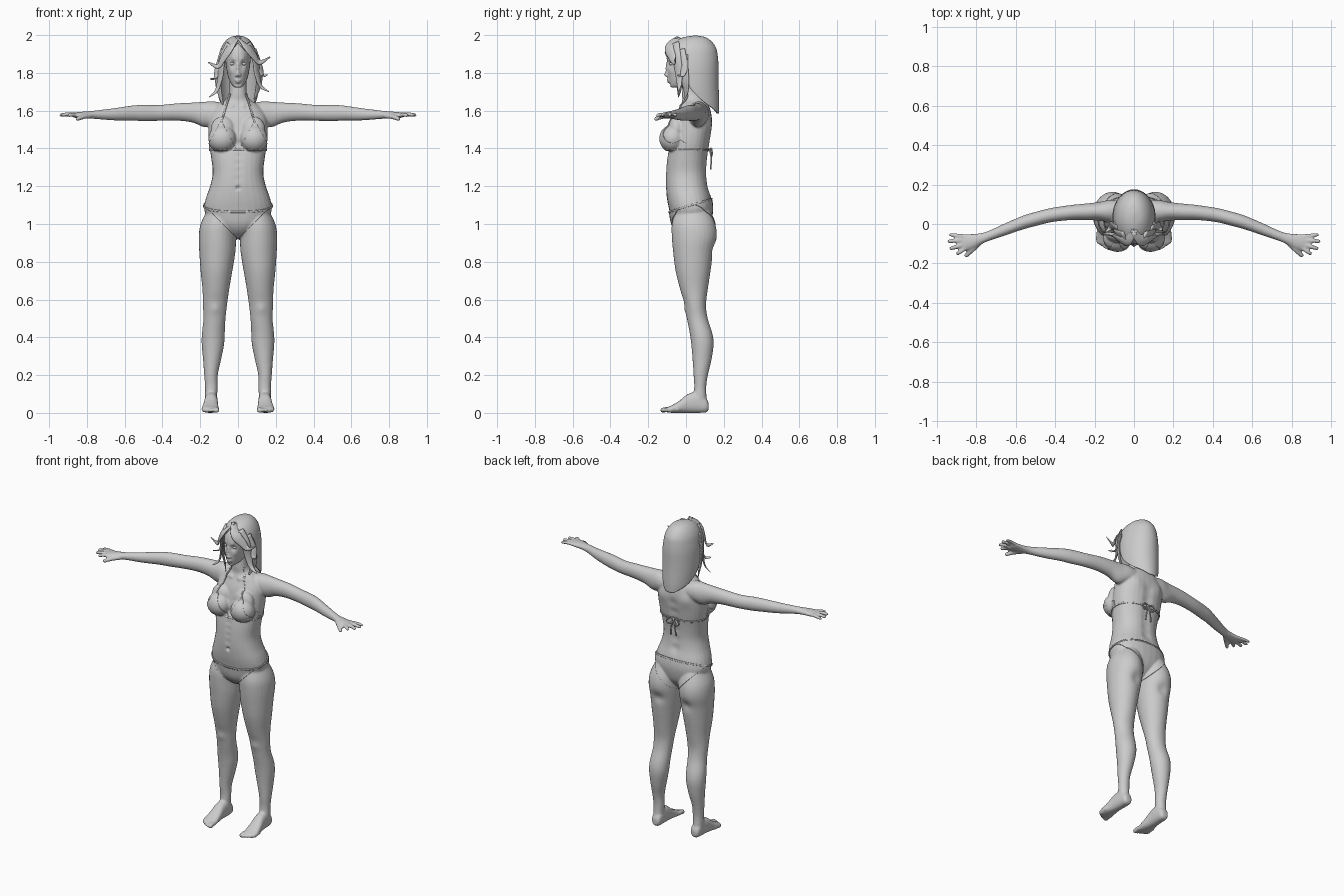
import bpy, bmesh, math
from mathutils import Vector as V


# ---------- helpers ----------
def spline(rows, n=4):
    out = []
    for i in range(len(rows) - 1):
        q = [rows[max(i - 1, 0)], rows[i], rows[i + 1], rows[min(i + 2, len(rows) - 1)]]
        for k in range(n):
            t = k / n
            out.append([.5 * (2*b + (c-a)*t + (2*a-5*b+4*c-d)*t*t + (3*b-a-3*c+d)*t**3) for a, b, c, d in zip(*q)])
    return out + [list(rows[-1])]


def ring(c, u, v, e=2.0, n=28):
    pts = []
    for i in range(n):
        co, si = math.cos(2*math.pi*i/n), math.sin(2*math.pi*i/n)
        pts.append(V(c) + V(u)*math.copysign(abs(co)**(2/e), co) + V(v)*math.copysign(abs(si)**(2/e), si))
    return pts


def skin(bm, rings):
    vs = [[bm.verts.new(p) for p in r] for r in rings]
    n = len(vs[0])
    for a, b in zip(vs, vs[1:]):
        for i in range(n):
            bm.faces.new((a[i], a[(i+1) % n], b[(i+1) % n], b[i]))
    bm.faces.new(vs[0][::-1])
    bm.faces.new(vs[-1])


def z_loft(bm, rows, e=2.0):      # z, x0, x1, y0, y1
    skin(bm, [ring(((a+b)/2, (c+d)/2, z), ((b-a)/2, 0, 0), (0, (d-c)/2, 0), e) for z, a, b, c, d in spline(rows)])


def tube(bm, rows, up=(0, 0, 1), flat=1.0, n=12):   # x, y, z, r
    rows, rings = spline(rows), []
    for i, r in enumerate(rows):
        t = V(rows[min(i+1, len(rows)-1)][:3]) - V(rows[max(i-1, 0)][:3])
        u = t.cross(V(up)).normalized()
        v = u.cross(t).normalized()
        rings.append(ring(r[:3], u*r[3], v*r[3]*flat, 2, n))
    skin(bm, rings)


def ball(bm, c, r):
    g = bmesh.ops.create_uvsphere(bm, u_segments=24, v_segments=16, radius=1)
    for v in g['verts']:
        v.co = V((c[i] + v.co[i]*r[i] for i in range(3)))


def mirror(bm):
    g = bmesh.ops.duplicate(bm, geom=bm.verts[:] + bm.edges[:] + bm.faces[:])['geom']
    for v in g:
        if isinstance(v, bmesh.types.BMVert):
            v.co.x *= -1


def finish(name, bm, normals=True):
    if normals:
        bmesh.ops.recalc_face_normals(bm, faces=bm.faces[:])
    me = bpy.data.meshes.new(name)
    bm.to_mesh(me)
    bm.free()
    me.shade_smooth()
    o = bpy.data.objects.new(name, me)
    bpy.context.collection.objects.link(o)
    return o


def fuse(o, size, its):
    m = o.modifiers.new('remesh', 'REMESH')
    m.mode, m.voxel_size = 'VOXEL', size
    s = o.modifiers.new('smooth', 'SMOOTH')
    s.factor, s.iterations = .5, its
    me = bpy.data.meshes.new_from_object(o.evaluated_get(bpy.context.evaluated_depsgraph_get()))
    o.modifiers.clear()
    o.data = me
    me.shade_smooth()


def sculpt(o, dabs):              # x, y, z, radius, push x, y, z (mirrored)
    for x, y, z, r, *d in dabs:
        for s in ((1, -1) if x else (1,)):
            c, p = V((x*s, y, z)), V((d[0]*s, d[1], d[2]))
            for v in o.data.vertices:
                q = (v.co - c).length_squared / (r*r)
                if q < 6:
                    v.co += p * math.exp(-q)


# ---------- body ----------
bm = bmesh.new()
# leg
z_loft(bm, [(1.08, .03, .16, -.055, .12), (1.0, .012, .198, -.075, .155), (.93, .01, .208, -.075, .163),
            (.85, .014, .205, -.068, .145), (.75, .03, .198, -.055, .13), (.65, .047, .188, -.03, .115),
            (.57, .058, .186, -.005, .106), (.5, .066, .183, .005, .115), (.42, .07, .191, .02, .14),
            (.36, .074, .192, .028, .146), (.28, .09, .185, .035, .135), (.2, .107, .179, .04, .116),
            (.13, .108, .174, .043, .107), (.05, .11, .174, .03, .112)])
# foot and toes
foot = [(.12, .14, .018, .015, .05), (.105, .14, .03, .002, .08), (.06, .141, .034, 0, .11), (.01, .143, .036, 0, .1),
        (-.03, .145, .041, 0, .068), (-.07, .147, .046, 0, .043), (-.1, .147, .042, .002, .03)]
skin(bm, [ring((x, y, (a+b)/2), (w, 0, 0), (0, 0, (b-a)/2), 2.4) for y, x, w, a, b in spline(foot)])
for i in range(5):
    x, r, y = .113 + .017*i, (.014 if i == 0 else .010), -.127 + .001*i + .0022*i*i
    tube(bm, [(x, y+.05, .018, r), (x, y+.02, .017, r), (x, y, .013, r), (x, y-.008, .011, r*.5)])
# arm and palm: x, y, z, ry, rz
arm = [(.07, .065, 1.59, .055, .05), (.13, .065, 1.585, .055, .064), (.18, .064, 1.58, .047, .067),
       (.24, .062, 1.59, .042, .053), (.32, .058, 1.593, .038, .046), (.42, .045, 1.588, .036, .042),
       (.5, .025, 1.588, .036, .043), (.56, .008, 1.587, .035, .04), (.65, -.026, 1.581, .031, .033),
       (.73, -.058, 1.579, .026, .025), (.77, -.073, 1.578, .028, .021), (.82, -.088, 1.577, .038, .018),
       (.855, -.093, 1.576, .042, .015), (.875, -.095, 1.576, .035, .011)]
skin(bm, [ring((x, y, z), (0, a, 0), (0, 0, b)) for x, y, z, a, b in spline(arm)])
# fingers
for a, b, r in [((.85, -.062, 1.577), (.937, -.054, 1.574), .010), ((.86, -.082, 1.578), (.946, -.088, 1.576), .011),
                ((.86, -.104, 1.577), (.935, -.126, 1.577), .0115), ((.85, -.12, 1.576), (.9, -.154, 1.574), .011),
                ((.78, -.095, 1.572), (.856, -.165, 1.555), .013)]:
    a, b = V(a), V(b)
    m = a.lerp(b, .5) + V((0, 0, .004))
    tube(bm, [(*a, r), (*m, r), (*a.lerp(b, .92), r*.85), (*b, r*.45)])
# breast
ball(bm, (.083, -.07, 1.452), (.074, .068, .07))
ball(bm, (.08, -.05, 1.5), (.065, .045, .07))
mirror(bm)
# torso and neck
z_loft(bm, [(z, -w, w, a, b) for z, w, a, b in [
    (.925, .03, .0, .07), (.955, .07, -.045, .095), (1.0, .14, -.075, .125), (1.07, .178, -.088, .14),
    (1.13, .172, -.1, .135), (1.2, .148, -.107, .117), (1.27, .134, -.107, .11), (1.35, .142, -.1, .115),
    (1.43, .154, -.085, .127), (1.51, .157, -.07, .138), (1.57, .15, -.055, .136), (1.625, .115, -.03, .122),
    (1.655, .068, -.02, .1), (1.69, .047, -.021, .08), (1.77, .045, -.015, .08)]], 2.3)
body = finish('body', bm)
fuse(body, .006, 5)
sculpt(body, [(0, -.107, 1.19, .01, 0, .014, 0), (0, -.075, 1.42, .025, 0, .012, 0)]       # navel, cleavage
       + [(0, .125, 1.2 + .06*i, .03, 0, -.009, 0) for i in range(6)]                     # spine
       + [(0, -.1, 1.24 + .04*i, .018, 0, .004, 0) for i in range(4)]                     # belly line
       + [(.03 + .03*i, -.025, 1.625 + .004*i, .013, 0, -.007, .002) for i in range(4)]    # collarbone
       + [(.09, .14, 1.53, .04, 0, .007, 0), (.122, .0, .55, .03, 0, -.007, 0),            # blade, knee
          (.14, .07, .1, .02, .01, 0, 0), (.1, .15, .86, .035, 0, -.012, 0)])              # ankle, seat crease

# ---------- head ----------
bm = bmesh.new()
z_loft(bm, [(z, -w, w, a, b) for z, w, a, b in [
    (1.722, .014, -.076, -.045), (1.73, .027, -.085, -.01), (1.75, .041, -.091, .04), (1.78, .053, -.097, .09),
    (1.82, .061, -.1, .125), (1.86, .066, -.102, .142), (1.9, .068, -.1, .147), (1.94, .06, -.083, .135),
    (1.97, .04, -.045, .1), (1.98, .012, .0, .05)]], 2.2)
head = finish('head', bm)
fuse(head, .0035, 4)
sculpt(head, [(.03, -.095, 1.848, .016, 0, .013, 0), (.028, -.1, 1.872, .014, 0, -.004, 0),
              (.042, -.08, 1.81, .02, .002, -.004, 0), (0, -.1, 1.79, .011, 0, -.02, 0),
              (0, -.1, 1.806, .010, 0, -.009, 0), (0, -.1, 1.824, .010, 0, -.008, 0), (0, -.1, 1.842, .011, 0, -.006, 0),
              (.011, -.103, 1.787, .007, .002, -.006, 0), (0, -.096, 1.763, .009, 0, -.005, 0),
              (.012, -.093, 1.761, .008, 0, -.004, 0), (0, -.093, 1.75, .010, 0, -.006, 0),
              (0, -.088, 1.739, .010, 0, .005, 0), (.012, -.088, 1.739, .008, 0, .003, 0)])
bm = bmesh.new()
ball(bm, (.03, -.076, 1.848), (.013, .012, .009))
mirror(bm)
finish('eyes', bm)

# ---------- hair ----------
# shell rows: z, half width, centre y, half depth, opening angle
bm = bmesh.new()
rows = [(1.997, .008, .05, .01, 180), (1.988, .042, .045, .06, 180), (1.965, .07, .037, .1, 180), (1.93, .09, .032, .128, 160),
        (1.89, .1, .033, .135, 136), (1.84, .107, .035, .137, 116), (1.78, .109, .037, .135, 108),
        (1.72, .108, .04, .133, 98), (1.67, .104, .045, .13, 80), (1.63, .099, .05, .126, 58), (1.585, .09, .055, .12, 18)]
grid = [[bm.verts.new((w*math.sin(t), c + d*math.cos(t), z)) for t in
         (math.radians(a)*(i/20 - 1) for i in range(41))] for z, w, c, d, a in spline(rows)]
bm.faces.new(grid[0][1:])
for a, b in zip(grid, grid[1:]):
    for i in range(40):
        bm.faces.new((a[i], a[i+1], b[i+1], b[i]))
bmesh.ops.remove_doubles(bm, verts=bm.verts[:], dist=.0002)
hair = finish('hair', bm)
m = hair.modifiers.new('thickness', 'SOLIDIFY')
m.thickness, m.offset = .008, -1
# loose locks framing the face
locks = [[(.0, -.035, 1.984, .022), (.045, -.088, 1.94, .03), (.085, -.075, 1.89, .024), (.115, -.06, 1.855, .014), (.17, -.055, 1.885, .003)],
         [(.05, -.06, 1.955, .03), (.09, -.05, 1.88, .028), (.1, -.038, 1.8, .024), (.12, -.035, 1.73, .014), (.165, -.04, 1.7, .003)],
         [(.08, -.03, 1.92, .03), (.106, -.015, 1.84, .03), (.112, -.005, 1.76, .026), (.1, .0, 1.7, .016), (.085, -.01, 1.66, .004)],
         [(.09, -.01, 1.89, .025), (.115, -.01, 1.83, .025), (.13, -.02, 1.785, .014), (.158, -.045, 1.79, .003)]]
bm = bmesh.new()
for s in (1, -1):
    for lk in locks:
        pts = lk if s > 0 else [(-.93*x, y, z - .007*i, r) for i, (x, y, z, r) in enumerate(lk)]
        tube(bm, pts, (s*.8, -.6, .2), .3)
finish('hair_locks', bm)


# ---------- bikini: trimmed, slightly raised copies of the body ----------
def panel(name, planes, raise_by=.004):        # planes: point, outward normal
    bm = bmesh.new()
    bm.from_mesh(body.data)
    for v, n in [(v, v.normal.copy()) for v in bm.verts]:
        v.co += n * raise_by
    for p, n in planes:
        bmesh.ops.bisect_plane(bm, geom=bm.verts[:] + bm.edges[:] + bm.faces[:], plane_co=p, plane_no=n, clear_outer=True)
    o = finish(name, bm, False)
    m = o.modifiers.new('thickness', 'SOLIDIFY')
    m.thickness, m.offset = .005, -1


tilt = V((0, -.07, .23)).normalized()
top = V((0, -.1, 1.066))
panel('waist_string', [(top, tilt), (top - tilt*.009, -tilt)], .006)
for name, y, leg in (('front', -1, (1, 0, -1)), ('back', 1, (.15, 0, -.14))):
    panel('bikini_bottom_' + name, [(top, tilt), ((0, .04, 0), (0, -y, 0)), ((.16, 0, 1.08), leg),
                                    ((-.16, 0, 1.08), (-leg[0], 0, leg[2]))])
panel('chest_string', [((0, 0, 1.396), (0, 0, 1)), ((0, 0, 1.387), (0, 0, -1)), ((.2, 0, 0), (1, 0, 0)),
                       ((-.2, 0, 0), (-1, 0, 0))], .005)
for s, side in ((1, 'left'), (-1, 'right')):
    panel('bikini_cup_' + side, [((0, .0, 0), (0, 1, 0)), ((0, 0, 1.39), (0, 0, -1)), ((0, 0, 1.54), (0, 0, 1)),
                                 ((s*.012, 0, 1.405), (-s*.14, 0, .075)), ((s*.16, 0, 1.42), (s*.12, 0, .066))])
    n = V((s*.12, 0, .035)).normalized()
    c = V((s*.09, 0, 1.535))
    panel('neck_strap_' + side, [((0, .05, 0), (0, 1, 0)), ((0, 0, 1.53), (0, 0, -1)), ((0, 0, 1.69), (0, 0, 1)),
                                 (c + n*.004, n), (c - n*.004, -n)], .005)
# tied bow on the back
bm = bmesh.new()
tube(bm, [(0, .125, 1.392, .004), (.025, .135, 1.4, .004), (.045, .138, 1.375, .004), (.025, .135, 1.36, .004), (0, .128, 1.39, .004)], (0, 1, 0))
tube(bm, [(0, .125, 1.392, .004), (.012, .134, 1.35, .004), (.02, .13, 1.29, .004)], (0, 1, 0))
mirror(bm)
ball(bm, (0, .126, 1.392), (.009, .009, .009))
finish('back_bow', bm)
